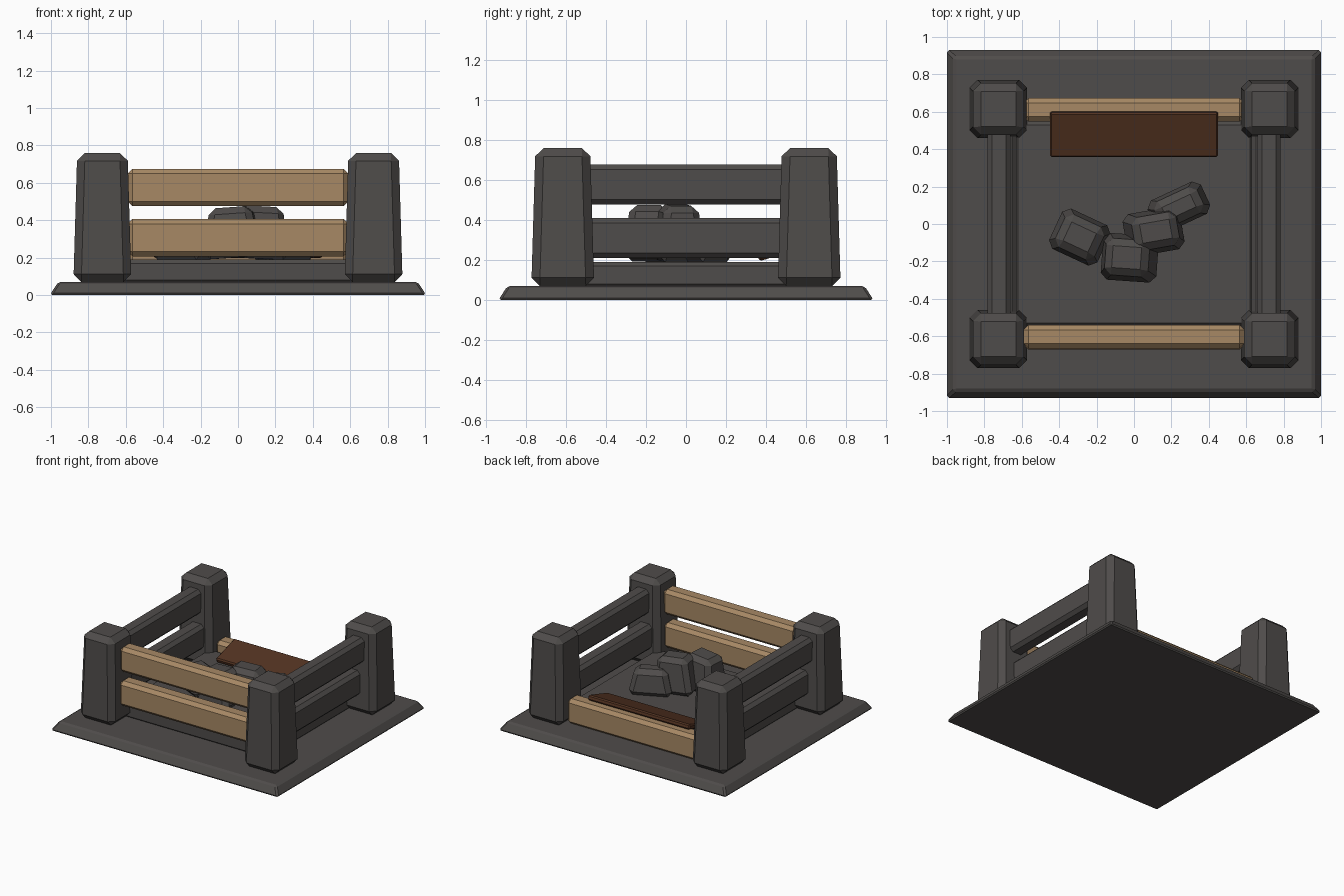
import bpy, bmesh
from math import radians
from mathutils import Matrix, Vector, Euler

old = bpy.data.objects.get("Cube")
if old:
    bpy.data.objects.remove(old, do_unlink=True)


def material(name, color):
    m = bpy.data.materials.new(name)
    m.use_nodes = True
    m.diffuse_color = (*color, 1)
    m.node_tree.nodes["Principled BSDF"].inputs["Base Color"].default_value = (*color, 1)
    return m


stone = material("dark stone", (0.078, 0.072, 0.069))
tan_wood = material("tan wood", (0.39, 0.25, 0.13))
brown_wood = material("brown wood", (0.085, 0.032, 0.015))


def block(name, size, loc, mat, bevel, taper=(1, 1), rot=(0, 0, 0)):
    """Chamfered box with its top face scaled by taper."""
    bm = bmesh.new()
    bmesh.ops.create_cube(bm, size=1)
    for v in bm.verts:
        if v.co.z > 0:
            v.co.x *= taper[0]
            v.co.y *= taper[1]
        v.co = Vector(a * b for a, b in zip(v.co, size))
    bmesh.ops.bevel(bm, geom=bm.edges[:], offset=bevel, segments=1,
                    profile=0.5, affect='EDGES')
    turn = Euler([radians(a) for a in rot]).to_matrix().to_4x4()
    bm.transform(Matrix.Translation(loc) @ turn)
    mesh = bpy.data.meshes.new(name)
    bm.to_mesh(mesh)
    bm.free()
    mesh.materials.append(mat)
    obj = bpy.data.objects.new(name, mesh)
    bpy.context.collection.objects.link(obj)
    return obj


# Ground slab and raised floor
block("ground_slab", (2.013, 1.873, 0.07), (0, 0, 0.035), stone, 0.012, (0.955, 0.952))
block("raised_floor", (1.28, 1.1, 0.13), (0, 0, 0.125), stone, 0.02)

# Corner posts
for side, sx in (("left", 1), ("right", -1)):
    for end, sy in (("front", -1), ("back", 1)):
        block(f"{end}_{side}_post", (0.31, 0.314, 0.69), (sx * 0.725, sy * 0.615, 0.415),
              stone, 0.042, (0.87, 0.87))

    # Stone side rails
    block(f"{side}_upper_rail", (0.125, 1.04, 0.2), (sx * 0.722, 0, 0.577), stone, 0.026)
    block(f"{side}_lower_rail", (0.125, 1.04, 0.2), (sx * 0.69, 0, 0.31), stone, 0.026)

# Wooden rails, the back one lying low
for name, y, z in (("front_upper_rail", -0.602, 0.575),
                   ("front_lower_rail", -0.609, 0.307),
                   ("back_low_rail", 0.61, 0.165)):
    block(name, (1.18, 0.125, 0.2), (0, y, z), tan_wood, 0.026)

# Loose plank leaning on the back rail
block("leaning_plank", (0.9, 0.25, 0.04), (0, 0.48, 0.25), brown_wood, 0.01, rot=(17, 0, 0))

# Rock pile
rocks = (
    ((0.30, 0.25, 0.19), (-0.29, -0.07, 0.285), (0, 0, -25)),
    ((0.31, 0.26, 0.27), (-0.03, -0.18, 0.335), (0, -4, -4)),
    ((0.32, 0.24, 0.28), (0.11, -0.04, 0.335), (0, 3, 10)),
    ((0.33, 0.20, 0.20), (0.24, 0.09, 0.29), (0, 0, 25)),
)
for i, (size, loc, rot) in enumerate(rocks):
    block(f"rock_{i + 1}", size, loc, stone, 0.035, (0.72, 0.72), rot)
